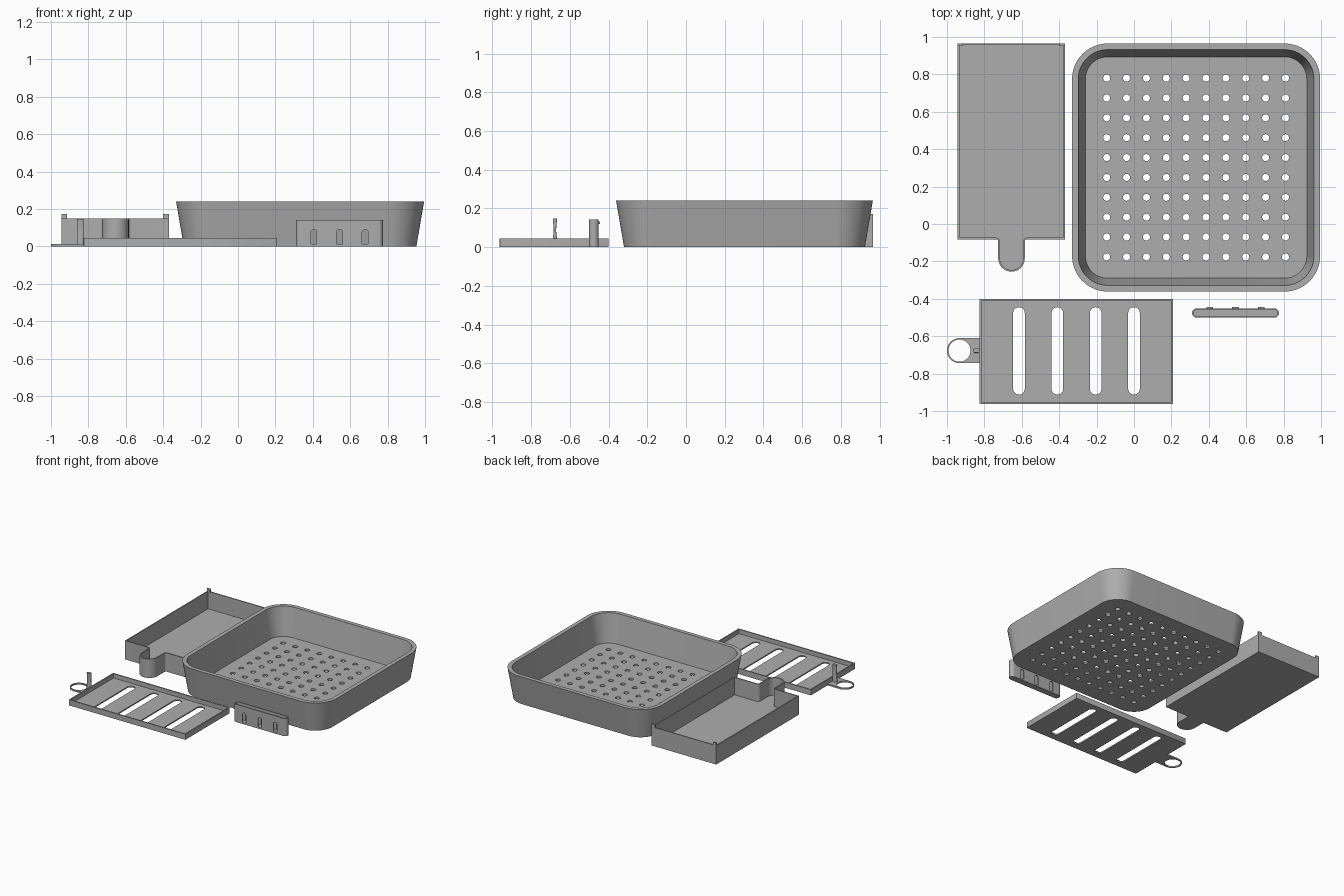
import bpy, bmesh, math
from math import pi, sin, cos

if "Cube" in bpy.data.objects:
    bpy.data.objects.remove(bpy.data.objects["Cube"])

grey = bpy.data.materials.new("grey plastic")
grey.diffuse_color = (0.42, 0.42, 0.42, 1)
grey.use_nodes = True
grey.node_tree.nodes["Principled BSDF"].inputs["Base Color"].default_value = grey.diffuse_color


def arc(cx, cy, r, a0, a1, n=10):
    return [(cx + r * cos(a0 + (a1 - a0) * i / n), cy + r * sin(a0 + (a1 - a0) * i / n))
            for i in range(n + 1)]


def rounded(x0, x1, y0, y1, r, n=10):
    """Counter-clockwise rounded rectangle."""
    return (arc(x1 - r, y0 + r, r, -pi / 2, 0, n) + arc(x1 - r, y1 - r, r, 0, pi / 2, n)
            + arc(x0 + r, y1 - r, r, pi / 2, pi, n) + arc(x0 + r, y0 + r, r, pi, 1.5 * pi, n))


def loft(name, rings):
    """Closed skin through (outline, z) rings with capped ends."""
    bm = bmesh.new()
    add_loft(bm, rings)
    return finish(name, bm)


def add_loft(bm, rings):
    vs = [[bm.verts.new((x, y, z)) for x, y in pts] for pts, z in rings]
    n = len(vs[0])
    for a, b in zip(vs, vs[1:]):
        for i in range(n):
            j = (i + 1) % n
            bm.faces.new((a[i], a[j], b[j], b[i]))
    bm.faces.new(vs[0][::-1])
    bm.faces.new(vs[-1])


def finish(name, bm):
    bmesh.ops.remove_doubles(bm, verts=bm.verts, dist=1e-5)
    bmesh.ops.recalc_face_normals(bm, faces=bm.faces)
    me = bpy.data.meshes.new(name)
    bm.to_mesh(me)
    bm.free()
    me.materials.append(grey)
    ob = bpy.data.objects.new(name, me)
    bpy.context.collection.objects.link(ob)
    return ob


def select(ob):
    bpy.ops.object.select_all(action='DESELECT')
    ob.select_set(True)
    bpy.context.view_layer.objects.active = ob


def cut(ob, cutter):
    mod = ob.modifiers.new("cut", 'BOOLEAN')
    mod.operation = 'DIFFERENCE'
    mod.solver = 'EXACT'
    mod.object = cutter
    select(ob)
    bpy.ops.object.modifier_apply(modifier=mod.name)
    bpy.data.objects.remove(cutter)


def box(name, x0, x1, y0, y1, z0, z1):
    return loft(name, [([(x0, y0), (x1, y0), (x1, y1), (x0, y1)], z) for z in (z0, z1)])


# Large tapered basin with a drilled floor
CX, CY = 0.332, 0.302


def square(h, r):
    return rounded(CX - h, CX + h, CY - h, CY + h, r, 14)


basin = loft("basin", [(square(0.622, 0.15), 0), (square(0.663, 0.19), 0.24),
                       (square(0.63, 0.157), 0.24), (square(0.592, 0.12), 0.015)])
bm = bmesh.new()
for i in range(10):
    for j in range(10):
        hole = arc(CX + (i - 4.5) * 0.1062, CY + (j - 4.5) * 0.1062, 0.019, 0, 2 * pi, 16)[:-1]
        add_loft(bm, [(hole, -0.02), (hole, 0.05)])
cut(basin, finish("drain_cutter", bm))


# Water drawer with a rounded spout on its front wall
def drawer_outline(d):
    x0, x1, y0, y1 = -0.943 + d, -0.37 - d, -0.082 + d, 0.965 - d
    sx, w, f = -0.655, 0.071 - d, 0.012 + d
    return ([(x0, y0)] + arc(sx - w - f, y0 - f, f, pi / 2, 0, 5)
            + arc(sx, -0.184, w, pi, 2 * pi, 16)
            + arc(sx + w + f, y0 - f, f, pi, pi / 2, 5) + [(x1, y0), (x1, y1), (x0, y1)])


loft("drawer", [(drawer_outline(0), 0), (drawer_outline(0), 0.15),
                (drawer_outline(0.009), 0.15), (drawer_outline(0.009), 0.01)])
for side, x in (("left", -0.943), ("right", -0.40)):
    box(side + "_drawer_tab", x, x + 0.03, 0.953, 0.965, 0.145, 0.172)


# Shallow slotted cover
def cover_outline(d):
    return rounded(-0.825 + d, 0.208 - d, -0.962 + d, -0.40 - d, 0.002, 2)


cover = loft("cover", [(cover_outline(0), 0), (cover_outline(0), 0.045),
                       (cover_outline(0.01), 0.045), (cover_outline(0.01), 0.01)])
bm = bmesh.new()
for i in range(4):
    x = -0.615 + i * 0.205
    slot = rounded(x - 0.031, x + 0.031, -0.912, -0.445, 0.0309, 8)
    add_loft(bm, [(slot, -0.02), (slot, 0.06)])
cut(cover, finish("slot_cutter", bm))

# Pull ring on the cover
RX, RY = -0.933, -0.677
tab = arc(RX, RY, 0.067, pi / 2, 1.5 * pi, 24) + [(-0.82, RY - 0.067), (-0.82, RY + 0.067)]
ring = loft("pull_ring", [(tab, 0), (tab, 0.012)])
hole = arc(RX, RY, 0.059, 0, 2 * pi, 40)[:-1]
cut(ring, loft("ring_cutter", [(hole, -0.02), (hole, 0.04)]))

# Waisted pin beside the ring
loft("pin", [(rounded(-0.862, -0.825, RY - w, RY + w, w * 0.9, 4), z)
             for z, w in ((0, 0.012), (0.05, 0.01), (0.085, 0.006), (0.115, 0.008), (0.147, 0.011))])


# Small hollow holder with arched openings
def holder_outline(d):
    return rounded(0.31 + d, 0.775 - d, -0.501 + d, -0.451 - d, 0.0249 - d, 8)


holder = loft("holder", [(holder_outline(0), 0), (holder_outline(0), 0.142),
                         (holder_outline(0.008), 0.142), (holder_outline(0.008), 0.01)])
bm = bmesh.new()
for x in (0.405, 0.543, 0.68):
    arch = [(x - 0.016, 0.012), (x + 0.016, 0.012)] + arc(x, 0.074, 0.016, 0, pi, 10)
    start = len(bm.verts)
    add_loft(bm, [(arch, -0.55), (arch, -0.40)])
    bm.verts.ensure_lookup_table()
    for v in bm.verts[start:]:
        v.co.y, v.co.z = v.co.z, v.co.y
cut(holder, finish("arch_cutter", bm))
for i, x in enumerate((0.405, 0.543, 0.68)):
    box(f"holder_clip_{i + 1}", x - 0.018, x + 0.018, -0.453, -0.443, 0.12, 0.132)

# Smooth the curved walls, keep crisp edges
for ob in bpy.data.objects:
    select(ob)
    bpy.ops.object.shade_smooth_by_angle(angle=math.radians(30))
